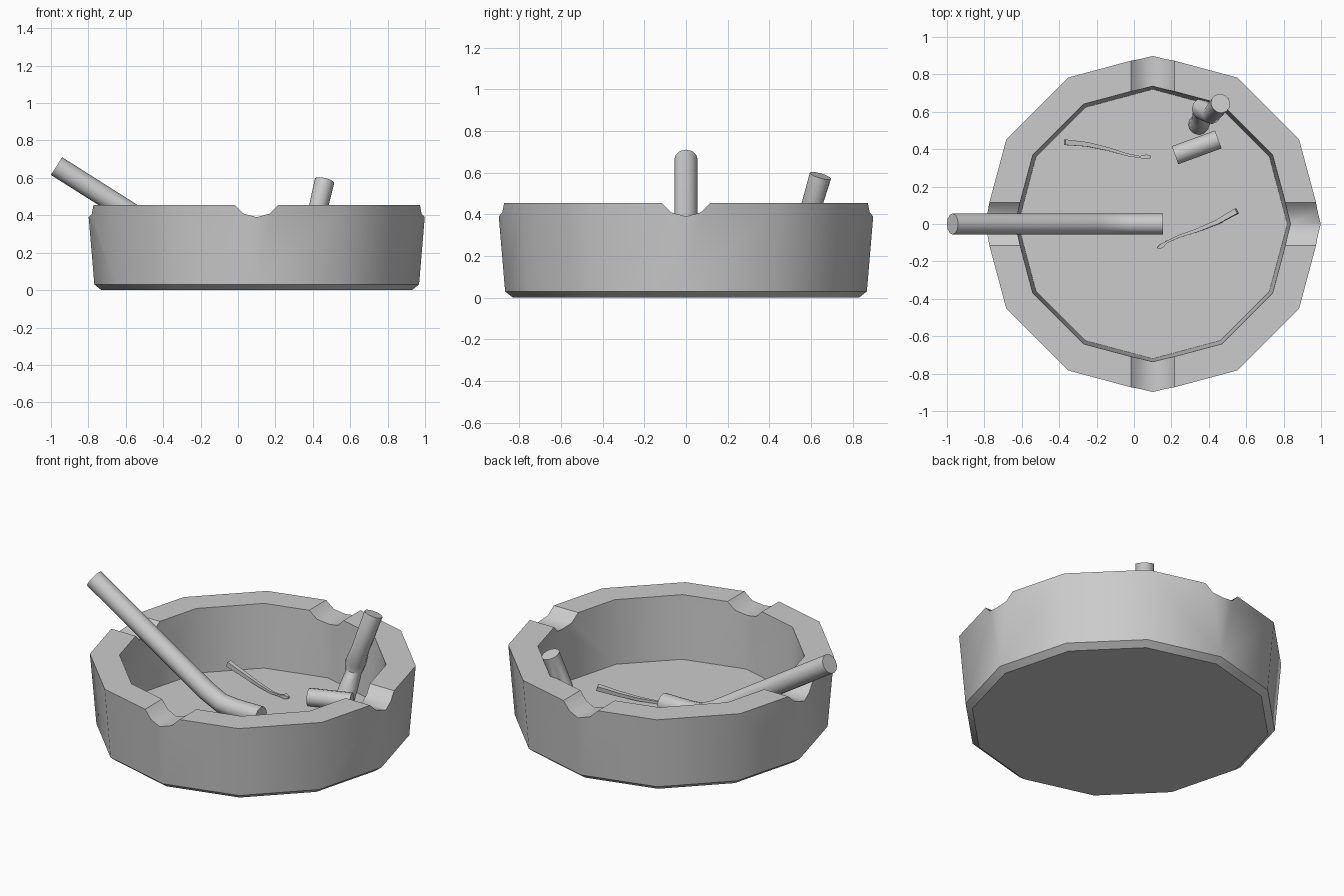
import bpy, bmesh, math
from mathutils import Vector, Matrix

if "Cube" in bpy.data.objects:
    bpy.data.objects.remove(bpy.data.objects["Cube"])

GREY = bpy.data.materials.new("plain_grey")
GREY.use_nodes = True
GREY.diffuse_color = (0.6, 0.6, 0.6, 1)
GREY.node_tree.nodes["Principled BSDF"].inputs["Base Color"].default_value = (0.6, 0.6, 0.6, 1)

CENTRE = Vector((0.1, 0, 0))
FLOOR = 0.07


def loft(name, rings):
    """Skin a list of vertex rings and cap both ends."""
    bm = bmesh.new()
    loops = [[bm.verts.new(p) for p in ring] for ring in rings]
    n = len(loops[0])
    for a, b in zip(loops, loops[1:]):
        for i in range(n):
            j = (i + 1) % n
            bm.faces.new((a[i], a[j], b[j], b[i]))
    bm.faces.new(loops[0])
    bm.faces.new(loops[-1])
    bmesh.ops.recalc_face_normals(bm, faces=bm.faces)
    mesh = bpy.data.meshes.new(name)
    bm.to_mesh(mesh)
    bm.free()
    mesh.materials.append(GREY)
    ob = bpy.data.objects.new(name, mesh)
    bpy.context.collection.objects.link(ob)
    return ob


def ring(centre, u, v, radius, sides):
    phase = math.pi / 4 if sides == 4 else 0
    angles = [phase + math.tau * i / sides for i in range(sides)]
    return [centre + radius * (math.cos(a) * u + math.sin(a) * v) for a in angles]


def tube(name, points, radii, sides=12):
    """Tube through the points with a radius at each one."""
    pts = [Vector(p) for p in points]
    rings = []
    for i, p in enumerate(pts):
        before = (p - pts[i - 1]).normalized() if i else Vector()
        after = (pts[i + 1] - p).normalized() if i < len(pts) - 1 else Vector()
        t = (before + after).normalized()
        u = t.cross(Vector((0, 1, 0))).normalized()
        rings.append(ring(p, u, t.cross(u), radii[i], sides))
    return loft(name, rings)


def smooth(ob):
    bpy.ops.object.select_all(action='DESELECT')
    ob.select_set(True)
    bpy.context.view_layer.objects.active = ob
    bpy.ops.object.shade_smooth_by_angle(angle=math.radians(35))


# Twelve-sided tray: outside wall, rim, inside wall and floor in one profile
X, Y = Vector((1, 0, 0)), Vector((0, 1, 0))
profile = [(0.83, 0), (0.868, 0.03), (0.904, 0.455), (0.74, 0.455), (0.72, FLOOR)]
tray = loft("tray", [ring(CENTRE + Vector((0, 0, z)), X, Y, r, 12) for r, z in profile])

# Four rests cut through the rim by two crossing rods
for axis in (X, Y):
    mid = CENTRE + Vector((0, 0, 0.53))
    rod = tube("rest_cutter", [mid - axis * 1.2, mid + axis * 1.2], [0.14] * 2) if axis is X else \
        loft("rest_cutter", [ring(mid + axis * s, X, Vector((0, 0, 1)), 0.14, 12) for s in (-1.2, 1.2)])
    rod.hide_render = True
    cut = tray.modifiers.new("rests", 'BOOLEAN')
    cut.operation = 'DIFFERENCE'
    cut.solver = 'EXACT'
    cut.object = rod
    bpy.context.view_layer.objects.active = tray
    bpy.ops.object.modifier_apply(modifier=cut.name)
    bpy.data.objects.remove(rod)
smooth(tray)

# Long bent roll leaning out over the rim
smooth(tube("long_roll", [(-0.97, 0, 0.663), (-0.21, 0, 0.182), (-0.11, 0, 0.134),
                          (-0.02, 0, 0.125), (0.155, 0, 0.125)], [0.056] * 5))

# Crumpled stub standing against the wall
smooth(tube("crumpled_stub",
            [(0.345, 0.53, FLOOR), (0.36, 0.555, 0.15), (0.36, 0.6, 0.22),
             (0.365, 0.615, 0.28), (0.415, 0.585, 0.38), (0.463, 0.645, 0.585)],
            [0.055, 0.052, 0.045, 0.058, 0.05, 0.053]))

# Short stub lying on the floor
mid = Vector((0.335, 0.41, FLOOR + 0.05))
half = 0.123 * Vector((math.cos(math.radians(20)), math.sin(math.radians(20)), 0))
smooth(tube("short_stub", [mid - half, mid + half], [0.051] * 2))

# Two warped burnt matches: a square stick with a thin neck and a swollen head
stick = [(0, 0, 0.07), (0.12, 0.01, 0.035), (0.24, 0.004, 0.015), (0.34, -0.008, 0.01),
         (0.41, -0.008, 0.012), (0.445, 0, 0.016), (0.468, 0.002, 0.016)]
widths = [0.021, 0.017, 0.013, 0.01, 0.008, 0.017, 0.008]
for name, x, y, turn in (("left_match", 0.55, 0.07, 205), ("right_match", -0.37, 0.437, -10)):
    place = Matrix.Translation((x, y, FLOOR)) @ Matrix.Rotation(math.radians(turn), 4, 'Z')
    smooth(tube(name, [place @ Vector(p) for p in stick], widths, 4))
